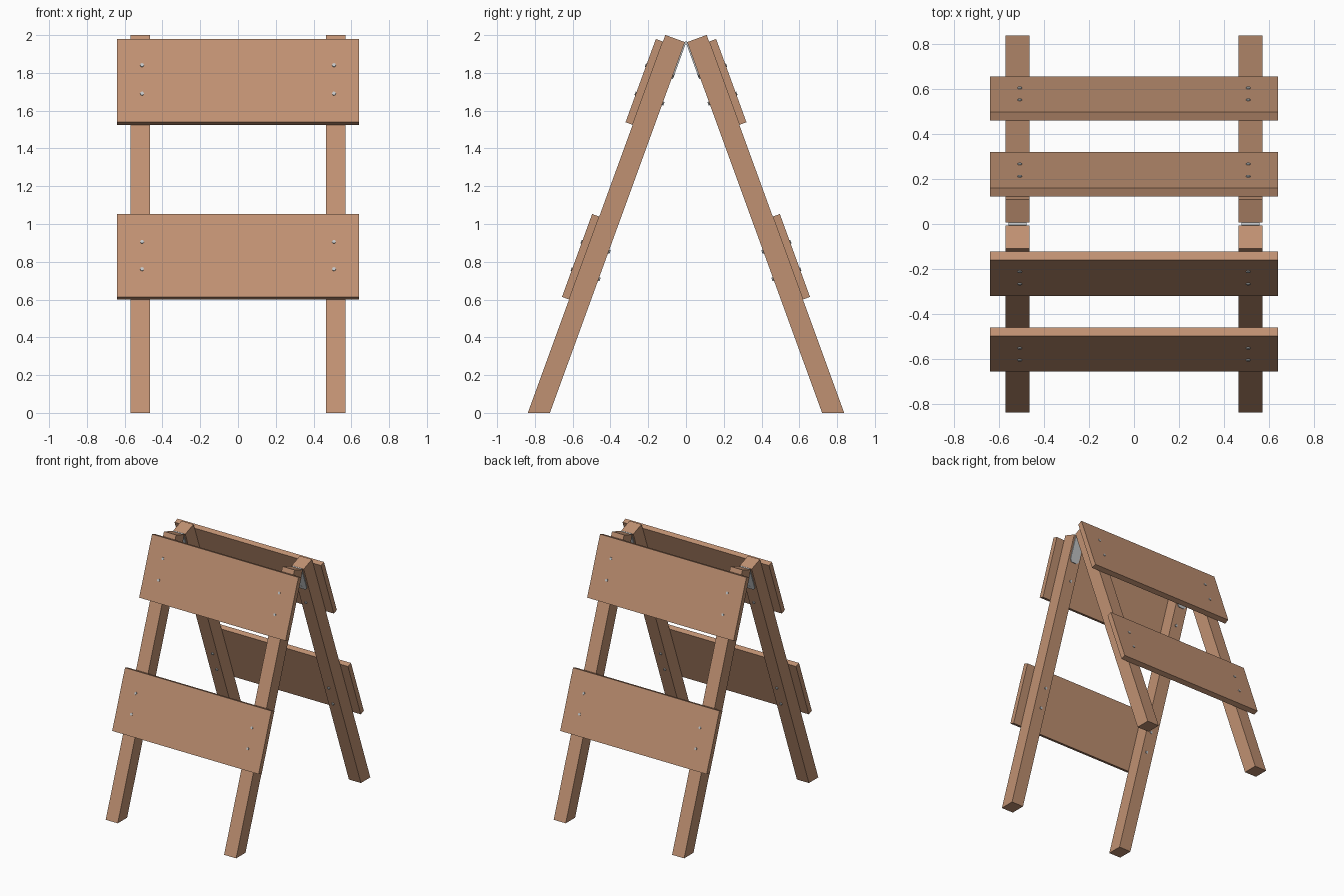
import bpy, bmesh, math
from mathutils import Vector

if "Cube" in bpy.data.objects:
    bpy.data.objects.remove(bpy.data.objects["Cube"])

def material(name, col):
    m = bpy.data.materials.new(name)
    m.diffuse_color = (*col, 1)
    m.use_nodes = True
    m.node_tree.nodes["Principled BSDF"].inputs["Base Color"].default_value = m.diffuse_color
    return m

WOOD = material("brown wood", (0.53, 0.285, 0.17))
METAL = material("grey steel", (0.55, 0.57, 0.58))

# Each frame leans 20 degrees; u runs down the leg, t runs outward
A = math.radians(20)
SIN, COS = math.sin(A), math.cos(A)
TOP_Y, TOP_Z = 0.006, 1.963
THICK, BOARD = 0.11, 0.04

def pos(side, x, u, t):
    return Vector((x, side * (TOP_Y + SIN * u + COS * t), TOP_Z - COS * u + SIN * t))

def floor_u(t):
    return (TOP_Z + SIN * t) / COS

def prism(name, points, offset, mat):
    bm = bmesh.new()
    face = bm.faces.new([bm.verts.new(p) for p in points])
    out = bmesh.ops.extrude_face_region(bm, geom=[face])
    verts = [v for v in out["geom"] if isinstance(v, bmesh.types.BMVert)]
    bmesh.ops.translate(bm, verts=verts, vec=offset)
    bmesh.ops.recalc_face_normals(bm, faces=bm.faces)
    if bm.calc_volume(signed=True) < 0:
        bmesh.ops.reverse_faces(bm, faces=bm.faces)
    me = bpy.data.meshes.new(name)
    bm.to_mesh(me)
    bm.free()
    me.materials.append(mat)
    ob = bpy.data.objects.new(name, me)
    bpy.context.collection.objects.link(ob)
    return ob

def circle(r, n):
    return [(r * math.cos(2 * math.pi * i / n), r * math.sin(2 * math.pi * i / n)) for i in range(n)]

for side, label in ((-1, "front"), (1, "back")):
    normal = Vector((0, side * COS, SIN))

    # Legs, square at the top and cut level with the floor
    for x in (-0.57, 0.465):
        profile = [(0, 0), (0, THICK), (floor_u(THICK), THICK), (floor_u(0), 0)]
        prism(label + "_leg", [pos(side, x, u, t) for u, t in profile], Vector((0.105, 0, 0)), WOOD)

    # Wide cross boards
    for part, u0, u1 in (("upper", 0.037, 0.506), ("lower", 1.023, 1.490)):
        pts = [pos(side, x, u, THICK) for x, u in ((-0.64, u0), (0.64, u0), (0.64, u1), (-0.64, u1))]
        prism(f"{label}_{part}_board", pts, normal * BOARD, WOOD)

    for sx in (-1, 1):
        # Bolts through board and leg
        for u in (0.185, 0.345, 1.18, 1.334):
            pts = [pos(side, sx * 0.508 + a, u + b, -0.008) for a, b in circle(0.01, 10)]
            prism(label + "_bolt", pts, normal * (THICK + BOARD + 0.013), METAL)
        # Hinge leaf with clipped lower corners
        outline = [(-0.04, 0), (0.04, 0), (0.04, 0.185), (0.025, 0.205), (-0.025, 0.205), (-0.04, 0.185)]
        pts = [pos(side, sx * 0.517 + a, u, -0.007) for a, u in outline]
        prism(label + "_hinge_leaf", pts, normal * 0.007, METAL)

# Hinge barrels
for sx in (-1, 1):
    pts = [Vector((sx * 0.517 - 0.04, a, 1.958 + b)) for a, b in circle(0.008, 12)]
    prism("hinge_barrel", pts, Vector((0.08, 0, 0)), METAL)
